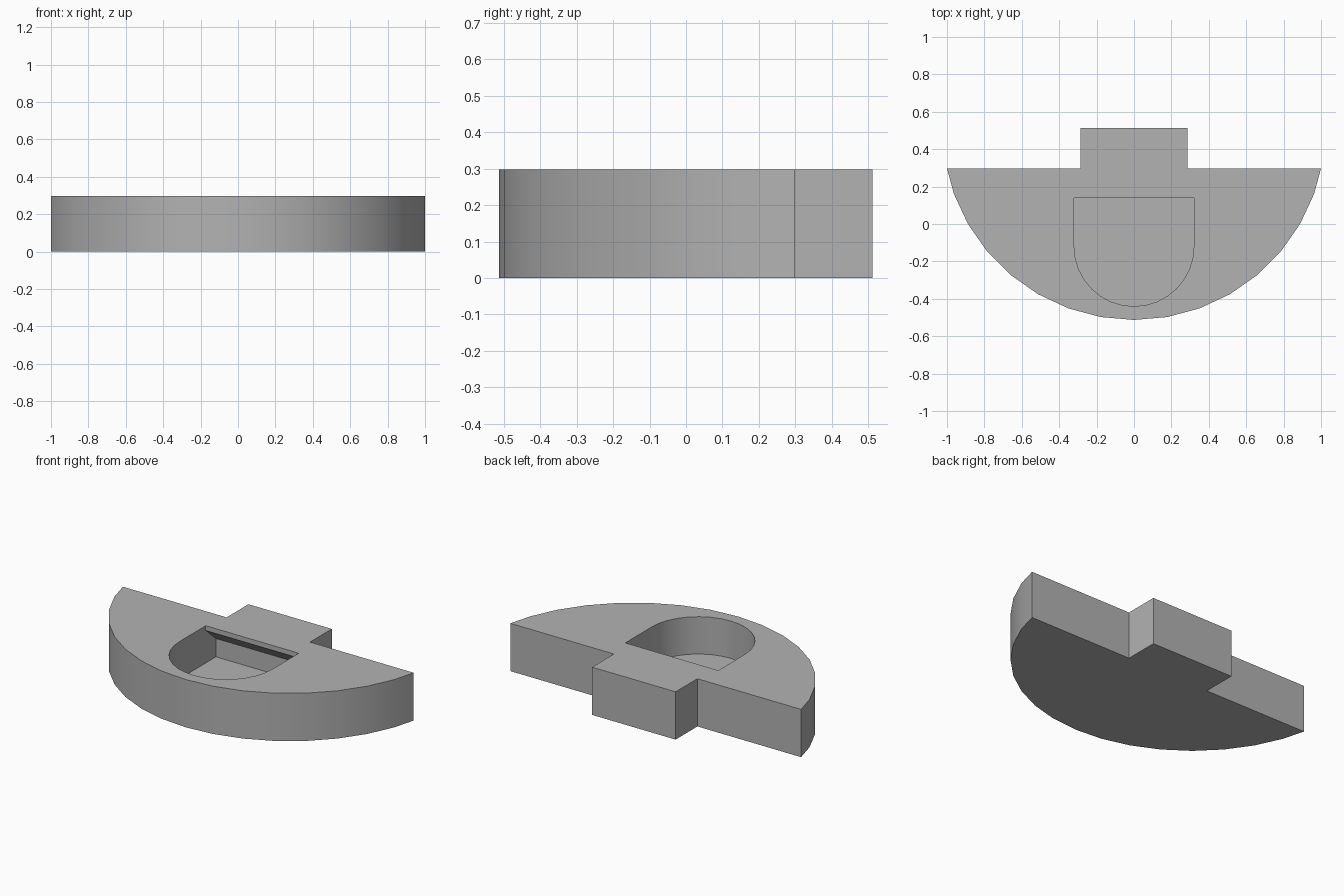
import bpy, bmesh
from math import sin, cos, radians
from mathutils import Vector

cube = bpy.data.objects.get("Cube")
if cube:
    bpy.data.objects.remove(cube, do_unlink=True)

HEIGHT = 0.297
FLOOR = 0.065          # pocket floor
LIP = 0.267            # underside of the lip at the pocket's back edge
POCKET_R, POCKET_CY, POCKET_BACK = 0.32, -0.12, 0.14
RADIUS, CENTRE_Y, BACK_Y = 1.025, 0.512, 0.298
TAB = 0.287

grey = bpy.data.materials.new("plain grey")
grey.use_nodes = True
colour = (0.45, 0.45, 0.45, 1)
grey.diffuse_color = colour
grey.node_tree.nodes["Principled BSDF"].inputs["Base Color"].default_value = colour


def prism(outline, z0, z1):
    """Extrude a flat outline upward into a closed solid."""
    bm = bmesh.new()
    face = bm.faces.new([bm.verts.new((x, y, z0)) for x, y in outline])
    top = bmesh.ops.extrude_face_region(bm, geom=[face])["geom"]
    for v in top:
        if isinstance(v, bmesh.types.BMVert):
            v.co.z = z1
    bmesh.ops.recalc_face_normals(bm, faces=bm.faces)
    return bm


def to_object(bm, name):
    bmesh.ops.recalc_face_normals(bm, faces=bm.faces)
    mesh = bpy.data.meshes.new(name)
    bm.to_mesh(mesh)
    bm.free()
    mesh.materials.append(grey)
    ob = bpy.data.objects.new(name, mesh)
    bpy.context.collection.objects.link(ob)
    return ob


def arc(r, cy, start, stop, step):
    n = round((stop - start) / step)
    angles = [radians(start + i * step) for i in range(n + 1)]
    return [(r * sin(a), cy - r * cos(a)) for a in angles]


# Body: faceted circular segment with a square tab on its straight side
outline = [(-1, BACK_Y)] + arc(RADIUS, CENTRE_Y, -70, 70, 10) + [(1, BACK_Y)]
outline += [(TAB, BACK_Y), (TAB, CENTRE_Y), (-TAB, CENTRE_Y), (-TAB, BACK_Y)]
body = to_object(prism(outline, 0, HEIGHT), "half_round_body")

# Pocket cutter: rounded front, straight back
outline = arc(POCKET_R, POCKET_CY, -90, 90, 11.25)
outline += [(POCKET_R, POCKET_BACK), (-POCKET_R, POCKET_BACK)]
bm = prism(outline, FLOOR, HEIGHT + 0.1)

# Undercut behind the lip: push the lower back face rearward, with a sloped roof
back = next(f for f in bm.faces if f.normal.y > 0.99)
geom = [back] + list(back.edges) + list(back.verts)
bmesh.ops.bisect_plane(bm, geom=geom, plane_co=Vector((0, 0, LIP)),
                       plane_no=Vector((0, 0, 1)))
lower = next(f for f in bm.faces
             if f.normal.y > 0.99 and f.calc_center_median().z < LIP)
pushed = bmesh.ops.extrude_face_region(bm, geom=[lower])["geom"]
if lower.is_valid:
    bm.faces.remove(lower)
for v in pushed:
    if isinstance(v, bmesh.types.BMVert):
        v.co.y += 0.1
        if v.co.z > FLOOR + 0.01:
            v.co.z = LIP - 0.088
cutter = to_object(bm, "pocket_cutter")
cutter.hide_render = True

# Cut the pocket
cut = body.modifiers.new("pocket", 'BOOLEAN')
cut.operation = 'DIFFERENCE'
cut.solver = 'EXACT'
cut.object = cutter
bpy.ops.object.select_all(action='DESELECT')
body.select_set(True)
bpy.context.view_layer.objects.active = body
bpy.ops.object.modifier_apply(modifier=cut.name)
bpy.data.objects.remove(cutter, do_unlink=True)

# Smooth curved walls, crisp corners
bpy.ops.object.shade_smooth_by_angle(angle=radians(30))
